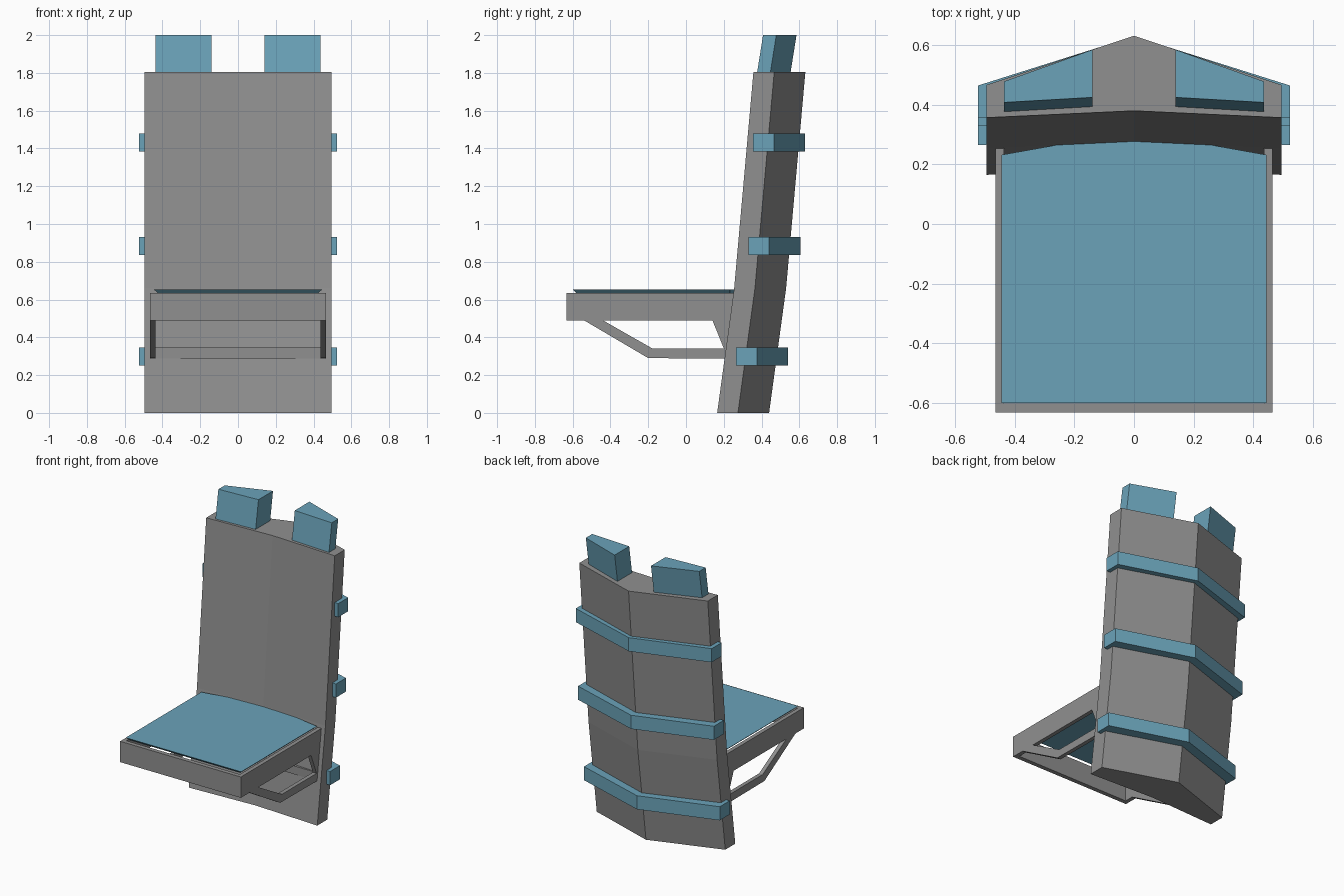
import bpy, bmesh

if "Cube" in bpy.data.objects:
    bpy.data.objects.remove(bpy.data.objects["Cube"])


def material(name, rgb):
    m = bpy.data.materials.new(name)
    m.diffuse_color = (*rgb, 1.0)
    m.use_nodes = True
    m.node_tree.nodes["Principled BSDF"].inputs["Base Color"].default_value = m.diffuse_color
    return m


GREY = material("grey_shell", (0.28, 0.28, 0.28))
BLUE = material("dusty_blue", (0.145, 0.365, 0.485))


def loft(name, rings, mat):
    """Closed solid through a list of matching point rings."""
    bm = bmesh.new()
    loops = [[bm.verts.new(p) for p in ring] for ring in rings]
    n = len(loops[0])
    for a, b in zip(loops, loops[1:]):
        for i in range(n):
            j = (i + 1) % n
            bm.faces.new((a[i], a[j], b[j], b[i]))
    bm.faces.new(loops[0][::-1])
    bm.faces.new(loops[-1])
    bmesh.ops.recalc_face_normals(bm, faces=bm.faces)
    me = bpy.data.meshes.new(name)
    bm.to_mesh(me)
    bm.free()
    me.materials.append(mat)
    ob = bpy.data.objects.new(name, me)
    bpy.context.collection.objects.link(ob)
    return ob


def box(name, x, y, z, mat):
    return loft(name, [[(x[0], y[0], h), (x[1], y[0], h), (x[1], y[1], h), (x[0], y[1], h)]
                       for h in z], mat)


def side_profile(name, pts, x0, x1):
    """A y-z outline given thickness along x."""
    return loft(name, [[(x, y, z) for y, z in pts] for x in (x0, x1)], GREY)


def shell_section(w, front, mid, side, ridge, z):
    """Six-sided section: shallow V front, pointed back."""
    return [(-w, front, z), (0, mid, z), (w, front, z),
            (w, side, z), (0, ridge, z), (-w, side, z)]


# Reclined back shell, slightly bent above the seat
loft("back_shell", [shell_section(0.495, f, f + 0.023, f + 0.11, f + 0.275, z)
                    for f, z in ((0.165, 0), (0.255, 0.66), (0.357, 1.805))], GREY)

# Bands wrapped round the back
for i, (f, z) in enumerate(((0.265, 0.25), (0.33, 0.835), (0.355, 1.385))):
    loft(f"back_band_{i + 1}", [shell_section(0.523, f, f + 0.02, f + 0.11, f + 0.275, h)
                                for h in (z, z + 0.095)], BLUE)

# Two wedge-shaped headrests
for side, s in (("left", -1), ("right", 1)):
    plan = ((0.14, 0.425), (0.437, 0.408), (0.437, 0.478), (0.14, 0.585))
    loft(f"headrest_{side}", [[(s * x, y + d, z) for x, y in plan]
                              for d, z in ((-0.035, 1.78), (0, 2.0))], BLUE)

# Seat frame: open box of front rail and side rails with brackets under them
box("seat_front_rail", (-0.465, 0.465), (-0.633, -0.603), (0.49, 0.635), GREY)
rail = [(-0.603, 0.49), (0.27, 0.49), (0.29, 0.635), (-0.603, 0.635)]
bracket = [(-0.54, 0.49), (-0.2, 0.29), (0.24, 0.287), (0.27, 0.49),
           (0.14, 0.49), (0.2, 0.342), (-0.18, 0.342), (-0.44, 0.49)]
for side, s in (("left", -1), ("right", 1)):
    side_profile(f"seat_side_rail_{side}", rail, s * 0.437, s * 0.465)
    side_profile(f"seat_bracket_{side}", bracket, s * 0.437, s * 0.465)

# Cross bar between the brackets, against the back
box("bracket_cross_bar", (-0.437, 0.437), (0.205, 0.25), (0.287, 0.345), GREY)


# Thin seat cushion with undercut edge, running into the back
def cushion_ring(inset, z):
    x = 0.445 - inset
    return [(-x, -0.6 + inset, z), (x, -0.6 + inset, z), (x, 0.232, z),
            (0.12, 0.29, z), (-0.12, 0.29, z), (-x, 0.232, z)]


loft("seat_cushion", [cushion_ring(0.025, 0.63), cushion_ring(0, 0.653)], BLUE)
